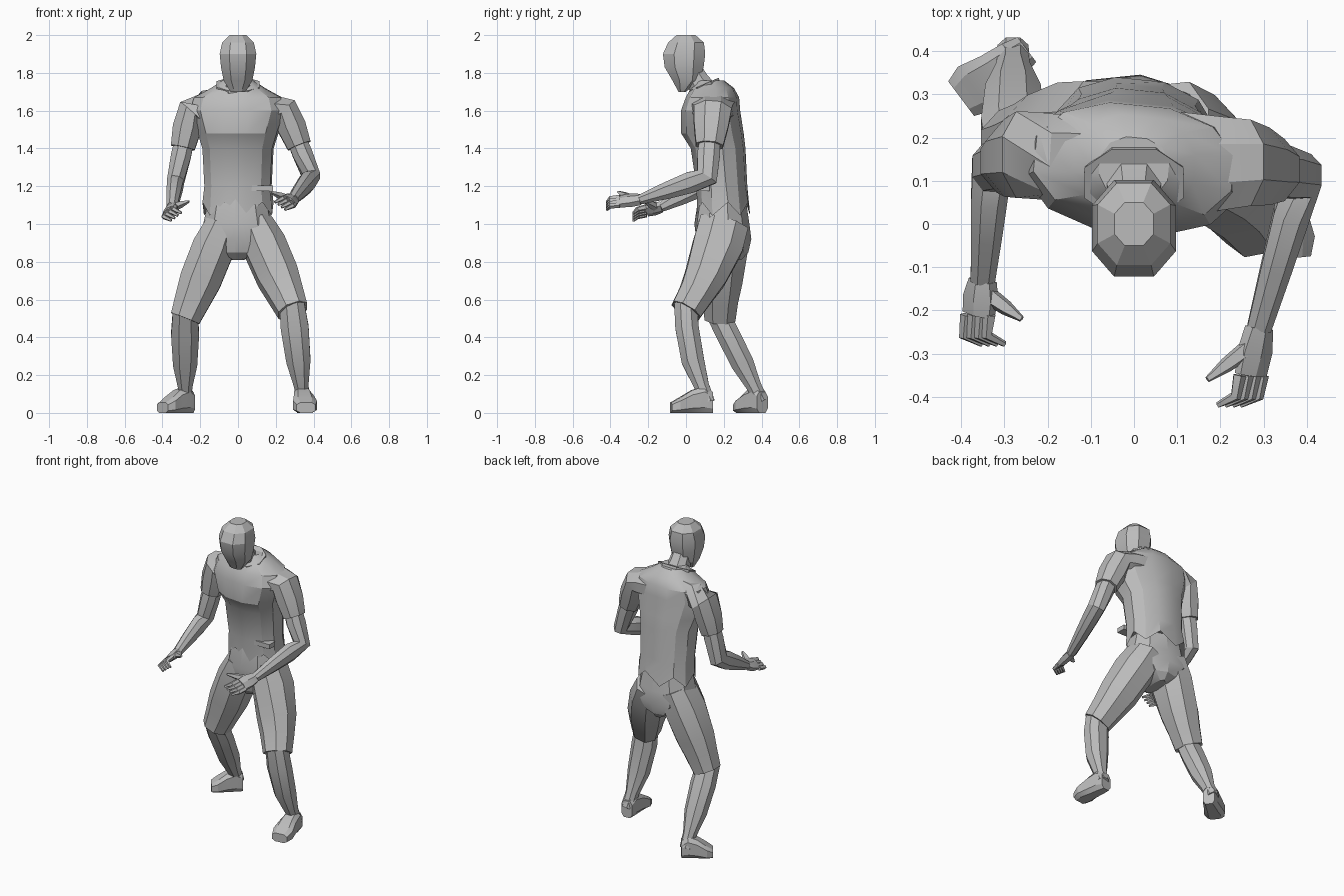
import bpy, bmesh, math
from mathutils import Vector

default = bpy.data.objects.get("Cube")
if default:
    bpy.data.objects.remove(default, do_unlink=True)

grey = bpy.data.materials.new("plain grey")
grey.use_nodes = True
colour = (0.5, 0.5, 0.5, 1)
grey.diffuse_color = colour
grey.node_tree.nodes["Principled BSDF"].inputs["Base Color"].default_value = colour

ACROSS, UPWARD = Vector((1, 0, 0)), Vector((0, 0, 1))
TURNED = Vector((1, -0.1, 0))


def power(value, exponent):
    return math.copysign(abs(value) ** exponent, value)


def finish(name, bm):
    bmesh.ops.recalc_face_normals(bm, faces=bm.faces)
    mesh = bpy.data.meshes.new(name)
    bm.to_mesh(mesh)
    bm.free()
    mesh.materials.append(grey)
    obj = bpy.data.objects.new(name, mesh)
    bpy.context.collection.objects.link(obj)
    bpy.ops.object.select_all(action="DESELECT")
    obj.select_set(True)
    bpy.context.view_layer.objects.active = obj
    bpy.ops.object.shade_smooth_by_angle(angle=math.radians(24))


def loft(name, rings, sides=8, ref=ACROSS, axis=None, box=0.9, jag=0):
    """Skin rings of (centre, half width, half depth) along their path."""
    bm = bmesh.new()
    last = len(rings) - 1
    loops = []
    for i, (centre, wide, deep) in enumerate(rings):
        before, after = rings[max(i - 1, 0)][0], rings[min(i + 1, last)][0]
        along = axis or (after - before).normalized()
        side = (ref - along * ref.dot(along)).normalized()
        up = along.cross(side)
        grow = 1 / math.cos(math.pi / sides) ** box
        loop = []
        for k in range(sides):
            angle = math.tau * (k + 0.5) / sides
            point = centre + side * wide * grow * power(math.cos(angle), box)
            point += up * deep * grow * power(math.sin(angle), box)
            if i == last:
                point += along * jag * (-1) ** k
            loop.append(bm.verts.new(point))
        loops.append(loop)
    for low, high in zip(loops, loops[1:]):
        for k in range(sides):
            j = (k + 1) % sides
            bm.faces.new((low[k], low[j], high[j], high[k]))
    bm.faces.new(loops[0])
    bm.faces.new(loops[-1])
    finish(name, bm)


def stack(*levels):
    """Rings on the body's middle line, from (y, z, half width, half depth)."""
    return [(Vector((0, y, z)), wide, deep) for y, z, wide, deep in levels]


def spread(start, end, *stations, bow=0):
    """Rings between two joints, from (share of the way, half width, half depth)."""
    rings = []
    for share, wide, deep in stations:
        centre = start.lerp(end, share)
        centre.y += bow * math.sin(math.pi * share)
        rings.append((centre, wide, deep))
    return rings


def build_hand(name, sign, wrist, knuckle):
    across_palm = Vector((0.8 * sign, 0, -0.6))
    bend = (knuckle - wrist).normalized() * 0.05
    curl = Vector((-0.04 * sign, -0.02, -0.02))
    loft(name + "_palm", spread(wrist, knuckle, (0, 0.03, 0.024), (0.5, 0.04, 0.024),
                                (1, 0.038, 0.018)), 6, across_palm)
    for i in range(4):
        base = knuckle + across_palm * (i - 1.5) * 0.022
        joint = base + bend
        loft(f"{name}_finger_{i + 1}", [(base, 0.013, 0.013), (joint, 0.011, 0.011),
                                        (joint + curl, 0.006, 0.006)], 5, across_palm)
    root = wrist.lerp(knuckle, 0.3)
    tip = knuckle + Vector((-0.1 * sign, -0.01, 0.05))
    loft(name + "_thumb", spread(root, tip, (0, 0.02, 0.02), (0.6, 0.015, 0.015),
                                 (1, 0.006, 0.006)), 5, UPWARD)


def build_foot(name, ankle, toe):
    """Shoe with a flat sole, running from heel to toe."""
    ankle = Vector((ankle.x, ankle.y, 0))
    along = (toe - ankle).normalized()
    heel = ankle - along * 0.04
    rings = []
    for share, wide, high in ((0, 0.036, 0.11), (0.2, 0.045, 0.14), (0.5, 0.052, 0.12),
                              (0.8, 0.064, 0.08), (1, 0.05, 0.055)):
        centre = heel.lerp(toe, share) + UPWARD * high / 2
        rings.append((centre, wide, high / 2))
    loft(name, rings, ref=along.cross(UPWARD), axis=along, box=0.6)


def build_limbs(name, sign, bow, **joints):
    """All parts of one side, hung on its joints."""
    at = {joint: Vector(place) for joint, place in joints.items()}
    shoulder, elbow, wrist = at["shoulder"], at["elbow"], at["wrist"]
    hip, knee, ankle = at["hip"], at["knee"], at["ankle"]
    # Sleeve and bare arm
    chest = Vector((0, 0.14, 1.62))
    loft(name + "_sleeve",
         spread(chest, shoulder, (0.4, 0.08, 0.12), (0.75, 0.076, 0.11), (1, 0.072, 0.1))
         + spread(shoulder, elbow, (0.25, 0.076, 0.09), (0.53, 0.064, 0.072)), box=1)
    loft(name + "_arm",
         spread(shoulder, elbow, (0.3, 0.05, 0.05), (0.65, 0.053, 0.06), (1, 0.045, 0.06))
         + spread(elbow, wrist, (0.25, 0.042, 0.056), (0.6, 0.036, 0.045), (1, 0.028, 0.026)))
    build_hand(name + "_hand", sign, wrist, at["knuckle"])
    # Shorts leg, shin and shoe
    loft(name + "_shorts_leg",
         spread(hip, knee, (0, 0.09, 0.13), (0.25, 0.112, 0.132), (0.6, 0.11, 0.11),
                (0.8, 0.095, 0.092), (1, 0.08, 0.082), bow=bow))
    loft(name + "_shin",
         spread(knee, ankle, (-0.1, 0.065, 0.06), (0.2, 0.074, 0.062), (0.6, 0.064, 0.06),
                (0.9, 0.038, 0.04), (1.1, 0.036, 0.036), bow=-bow))
    build_foot(name + "_foot", ankle, at["toe"])


build_limbs("left", 1, 0.025,
            shoulder=(0.25, 0.14, 1.6), elbow=(0.39, 0.11, 1.25),
            wrist=(0.29, -0.24, 1.13), knuckle=(0.27, -0.35, 1.12),
            hip=(0.09, 0.2, 1), knee=(0.29, 0, 0.54),
            ankle=(0.34, 0.1, 0.1), toe=(0.36, -0.08, 0))
build_limbs("right", -1, 0,
            shoulder=(-0.25, 0.16, 1.6), elbow=(-0.33, 0.13, 1.23),
            wrist=(-0.35, -0.13, 1.09), knuckle=(-0.36, -0.21, 1.07),
            hip=(-0.08, 0.2, 1), knee=(-0.28, 0.18, 0.5),
            ankle=(-0.28, 0.38, 0.1), toe=(-0.4, 0.29, 0))

# Shirt body, slightly turned, with a jagged hem
loft("shirt_body", stack(
    (0.13, 1.76, 0.08, 0.07), (0.14, 1.72, 0.14, 0.11), (0.14, 1.67, 0.23, 0.135),
    (0.13, 1.6, 0.25, 0.15), (0.14, 1.48, 0.21, 0.16), (0.17, 1.4, 0.185, 0.14),
    (0.19, 1.2, 0.175, 0.13), (0.2, 1.08, 0.185, 0.135)), 12, TURNED, -UPWARD, jag=0.035)

# Shorts around the hips, closing low between the legs
loft("shorts_hips", stack(
    (0.19, 1.14, 0.15, 0.12), (0.19, 1, 0.18, 0.14), (0.2, 0.92, 0.19, 0.14),
    (0.2, 0.85, 0.11, 0.125), (0.2, 0.81, 0.03, 0.09)), 10, TURNED, -UPWARD)

# Fold on the belly
bm = bmesh.new()
bmesh.ops.create_cube(bm, size=1)
bmesh.ops.scale(bm, vec=(0.15, 0.06, 0.03), verts=bm.verts)
bmesh.ops.translate(bm, vec=(0.11, 0.095, 1.19), verts=bm.verts)
finish("belly_fold", bm)

# Head, neck and tilted collar
loft("head", stack(
    (-0.02, 1.7, 0.04, 0.02), (0, 1.76, 0.076, 0.072), (-0.01, 1.83, 0.09, 0.103),
    (-0.01, 1.9, 0.097, 0.112), (0, 1.96, 0.084, 0.095), (0, 2, 0.045, 0.05)),
     axis=UPWARD, box=0.85)
loft("neck", stack((0.11, 1.68, 0.075, 0.075), (0.06, 1.76, 0.06, 0.06),
                   (0.02, 1.83, 0.055, 0.055)))
loft("collar", stack((0.11, 1.68, 0.1, 0.09), (0.095, 1.74, 0.115, 0.085)),
     axis=Vector((0, -0.4, 0.9)).normalized())
